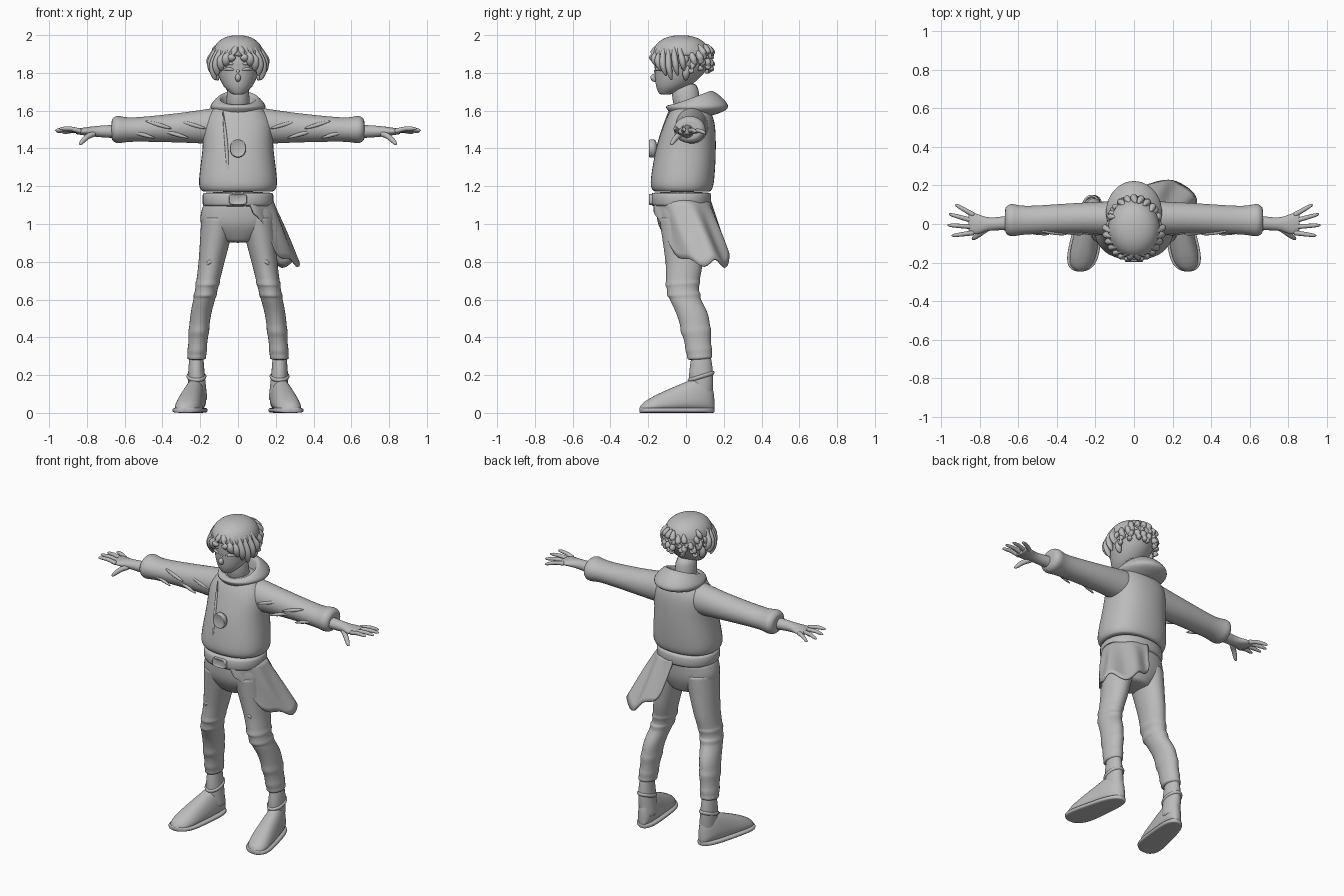
import bpy, bmesh, random
from math import sin, cos, pi, tau, radians, copysign
from mathutils import Vector

cube = bpy.data.objects.get("Cube")
if cube:
    bpy.data.objects.remove(cube)
random.seed(4)

grey = bpy.data.materials.new("plain grey")
grey.use_nodes = True
grey.diffuse_color = (.5, .5, .5, 1)
shader = next(node for node in grey.node_tree.nodes if node.type == 'BSDF_PRINCIPLED')
shader.inputs["Base Color"].default_value = grey.diffuse_color


def blend(keys, steps=4):
    """Pass a smooth curve through key rows of any width."""
    rows = [tuple(keys[0])]
    last = len(keys) - 1
    for k in range(last):
        near = [keys[max(k - 1, 0)], keys[k], keys[k + 1], keys[min(k + 2, last)]]
        for s in range(1, steps + 1):
            t = s / steps
            rows.append(tuple(b + t * (c - a + t * (2 * a - 5 * b + 4 * c - d + t * (3 * (b - c) + d - a))) / 2
                              for a, b, c, d in zip(*near)))
    return rows


def ring(centre, u, v, power=2, sides=20):
    """Closed superellipse loop spanned by two half-axis vectors."""
    def bulge(value):
        return copysign(abs(value) ** (2 / power), value)
    turns = [tau * side / sides for side in range(sides)]
    return [Vector(centre) + Vector(u) * bulge(cos(a)) + Vector(v) * bulge(sin(a)) for a in turns]


def upright(rows, power=2):
    """Level rings: x, y, z, half width, half depth, rise towards the back."""
    return [ring((x, y, z), (w, 0, 0), (0, d, sum(rise)), power) for x, y, z, w, d, *rise in rows]


def sideways(rows):
    """Rings across the arm: x, y, z, half depth, half height."""
    return [ring((x, y, z), (0, d, 0), (0, 0, h)) for x, y, z, d, h in rows]


def spindle(t):
    return .2 + .8 * sin(pi * t)


def fingerlike(t):
    return 1 - .3 * t - .4 * t ** 8


def strand(path, radius, profile=spindle, flat=1):
    """Tapered rings that follow a smooth path."""
    points = [Vector(p) for p in blend(path)]
    rings = []
    for i, point in enumerate(points):
        along = (points[min(i + 1, len(points) - 1)] - points[max(i - 1, 0)]).normalized()
        helper = Vector((0, 1, 0)) if abs(along.z) > .9 else Vector((0, 0, 1))
        u = along.cross(helper).normalized() * radius * profile(i / (len(points) - 1))
        rings.append(ring(point, u, along.cross(u) * flat, sides=8))
    return rings


def loft(name, rings, closed=True):
    """Skin a row of loops and smooth the result."""
    bm = bmesh.new()
    loops = [[bm.verts.new(p) for p in r] for r in rings]
    for low, high in zip(loops, loops[1:]):
        for i in range(0 if closed else 1, len(low)):
            bm.faces.new((low[i - 1], low[i], high[i], high[i - 1]))
    if closed:
        bm.faces.new(loops[0])
        bm.faces.new(loops[-1])
    bmesh.ops.recalc_face_normals(bm, faces=bm.faces)
    mesh = bpy.data.meshes.new(name)
    bm.to_mesh(mesh)
    bm.free()
    mesh.materials.append(grey)
    mesh.shade_smooth()
    part = bpy.data.objects.new(name, mesh)
    bpy.context.collection.objects.link(part)
    part.modifiers.new("smooth", 'SUBSURF')
    return part


def pair(name, rings):
    loft("left_" + name, rings)
    loft("right_" + name, [[Vector((-p.x, p.y, p.z)) for p in r] for r in rings])


# Sweater, belt and trouser hips
sweater = [(0, -.02, 1.17, .19, .15), (0, -.02, 1.22, .21, .17), (0, 0, 1.4, .19, .16),
           (0, .02, 1.55, .18, .13), (0, .02, 1.64, .1, .08)]
loft("sweater", upright(blend(sweater), 2.3))
belt = [(0, -.025, z, .19, .16) for z in (1.09, 1.1, 1.16, 1.17)]
loft("belt", upright(belt, 2.2))
hips = [(0, -.02, 1.12, .18, .14), (0, -.02, 1, .2, .13), (0, -.01, .9, .08, .08)]
loft("trouser_hips", upright(blend(hips), 2.3))

# Medallion, belt buckle and front seam
for name, z, width, height, power in (("medallion", 1.4, .045, .05, 2), ("belt_buckle", 1.13, .05, .03, 4)):
    steps = ((-.15, 1), (-.19, 1), (-.2, .9), (-.19, .7))
    loft(name, [ring((0, y, z), (width * k, 0, 0), (0, 0, height * k), power) for y, k in steps])
seam = [(-.08, -.09, 1.6), (-.06, -.15, 1.4), (-.05, -.18, 1.2)]
loft("sweater_front_seam", strand(seam, .01))

# Drooping hood, lowest behind the neck
hood = [(0, .02, 1.6, .08, .08, 0), (0, .03, 1.67, .1, .1, .04), (0, .06, 1.62, .15, .17, 0),
        (0, .03, 1.57, .1, .1, 0)]
loft("hood", upright(blend(hood)))

# Sleeves with puffed cuffs and long folds
sleeve = [(.1, .03, 1.52, .09, .1), (.3, .03, 1.51, .08, .08), (.55, .02, 1.5, .075, .065),
          (.64, .02, 1.5, .085, .073), (.67, .02, 1.5, .06, .05)]
pair("sleeve", sideways(blend(sleeve)))
for i in range(4):
    fold = Vector((.24 + .09 * i, -.045, 1.5 + .025 * (-1) ** i))
    reach = Vector((.07, .01, .02))
    pair(f"sleeve_fold_{i}", strand([fold - reach, fold, fold + reach], .012))

# Forearms, palms, fanned fingers and thumbs
hand = [(.58, .01, 1.49, .045, .04), (.74, 0, 1.49, .034, .03), (.82, 0, 1.49, .055, .02),
        (.86, .01, 1.49, .05, .014)]
pair("hand", sideways(blend(hand)))
for i, name in enumerate(("little", "ring", "middle", "index")):
    angle = radians(45 - 26 * i)
    knuckle = Vector((.83, .045 - .03 * i, 1.49))
    tip = Vector((.83 + .14 * cos(angle), .01 + .13 * sin(angle), 1.48 + .008 * i))
    bend = (knuckle + tip) / 2 + Vector((0, 0, .008))
    pair(name + "_finger", strand([knuckle, bend, tip], .015, fingerlike))
pair("thumb", strand([(.76, -.02, 1.48), (.8, -.05, 1.46), (.84, -.08, 1.42)], .019, fingerlike))

# Trouser legs, crumpled at knee and ankle
leg = [(.1, -.02, 1.04, .095, .125), (.14, -.01, .8, .07, .1), (.17, -.015, .64, .06, .085),
       (.2, .04, .5, .055, .083), (.22, .075, .28, .048, .062)]
rows = blend(leg, 10)
for i in (17, 21, 33, 37, 39):
    x, y, z, width, depth = rows[i]
    rows[i] = (x, y, z, width * 1.08, depth * 1.08, .01)
pair("trouser_leg", upright(rows))
pair("knee_tear", strand([(.13, -.09, .81), (.15, -.1, .8), (.165, -.095, .78)], .014))

# Ankle boots: shaft, strap, foot and sole
shaft = [(.22, .08, .31, .036, .05), (.22, .08, .2, .045, .065), (.21, .08, .06, .05, .06)]
pair("boot_shaft", upright(blend(shaft)))
strap = [(.22, .08, .19 + .015 * cos(a), .045 + .01 * sin(a), .064 + .01 * sin(a), .02)
         for a in (0, pi / 4, pi / 2, pi)]
pair("boot_strap", upright(strap))
foot, sole = [], []
for i in range(13):
    t = .5 - .5 * cos(pi * (i + .3) / 12.6)
    rounded = (1 - abs(2 * t - 1) ** 4) ** .4
    x, y = .21 + .07 * t, .152 - .4 * t
    width, height = (.06 + .03 * t) * rounded, (.22 - .17 * t) * rounded ** .7
    loop = ring((x, y, .01 + height / 2), (width, 0, 0), (0, 0, height / 2), 2.6)
    for p in loop:
        p.x = x + (p.x - x) * (1.1 - .45 * p.z / height)
    foot.append(loop)
    sole.append(ring((x, y, .014), (width * 1.04, 0, 0), (0, 0, .014), 4))
pair("boot_foot", foot)
pair("boot_sole", sole)

# Torn cloth hanging from the belt round the left hip
hem = blend([(.09, -.17, 1.05), (.25, -.02, .81), (.33, .13, .8), (.2, .23, .8), (.05, .2, .92)])
sheet = []
for i, low in enumerate(hem):
    angle = radians(165 * i / (len(hem) - 1) - 75)
    wave = sin(pi * i / 2)
    top = Vector((.186 * cos(angle), .155 * sin(angle) - .025, 1.13))
    low = Vector(low) + Vector((0, 0, .03 * wave))
    pleat = Vector((cos(angle), sin(angle), 0)) * .01 * wave
    sheet.append([top.lerp(low, k / 5) + pleat * sin(pi * k / 5) for k in range(6)])
cloth = loft("hip_cloth", sheet, closed=False)
cloth.modifiers.new("thickness", 'SOLIDIFY').thickness = .012

# Neck, head and face
loft("neck", upright([(0, .01, 1.58, .07, .075), (0, 0, 1.66, .06, .07), (0, -.01, 1.76, .06, .08)]))
head = [(0, -.11, 1.685, .03, .03), (0, -.07, 1.73, .078, .09), (0, -.03, 1.81, .113, .137),
        (0, -.01, 1.9, .125, .15), (0, -.01, 1.98, .05, .06)]
loft("head", upright(blend(head)))
loft("nose", strand([(0, -.15, 1.83), (0, -.175, 1.775), (0, -.15, 1.757)], .017))
loft("mouth", strand([(-.03, -.137, 1.73), (0, -.15, 1.734), (.03, -.137, 1.73)], .008))
for name, z, radius in (("brow", 1.845, .011), ("eyelid", 1.815, .01)):
    pair(name, strand([(.02, -.16, z), (.05, -.153, z + .006), (.08, -.13, z)], radius))
pair("ear", strand([(.105, 0, 1.76), (.12, 0, 1.8), (.12, .01, 1.84)], .022))

# Hair cap as a blunt dome
cap = []
for i in range(9):
    lift = sin(pi / 2 * i / 8.6)
    k = (1 - lift ** 2.4) ** .45
    cap.append((0, -.025, 1.88 + .12 * lift, .138 * k, .157 * k))
loft("hair_cap", upright(cap))


def on_hair(degrees, z, out):
    angle = radians(degrees)
    return (.13 + out) * cos(angle), (.15 + out) * sin(angle) - .02, z


# Fringe parted over the face, and ragged curls round the back
for i in range(7):
    degrees = 13 * i - 78
    end = 1.76 + .025 * abs(i - 4)
    lock = [on_hair(degrees - 8, 1.95, -.02), on_hair(degrees, .5 * (1.92 + end), .015), on_hair(degrees + 4, end, 0)]
    pair(f"fringe_lock_{i}", strand(lock, .026, flat=.75))
for i in range(22):
    degrees = 10 + 7.6 * i
    swing = random.choice((-10, 10))
    z = 1.85 + random.uniform(-.03, .07)
    curl = [on_hair(degrees, z + .05, -.02), on_hair(degrees + swing / 2, z, .01), on_hair(degrees + swing, z - .03, -.01)]
    loft(f"back_curl_{i}", strand(curl, .022))
